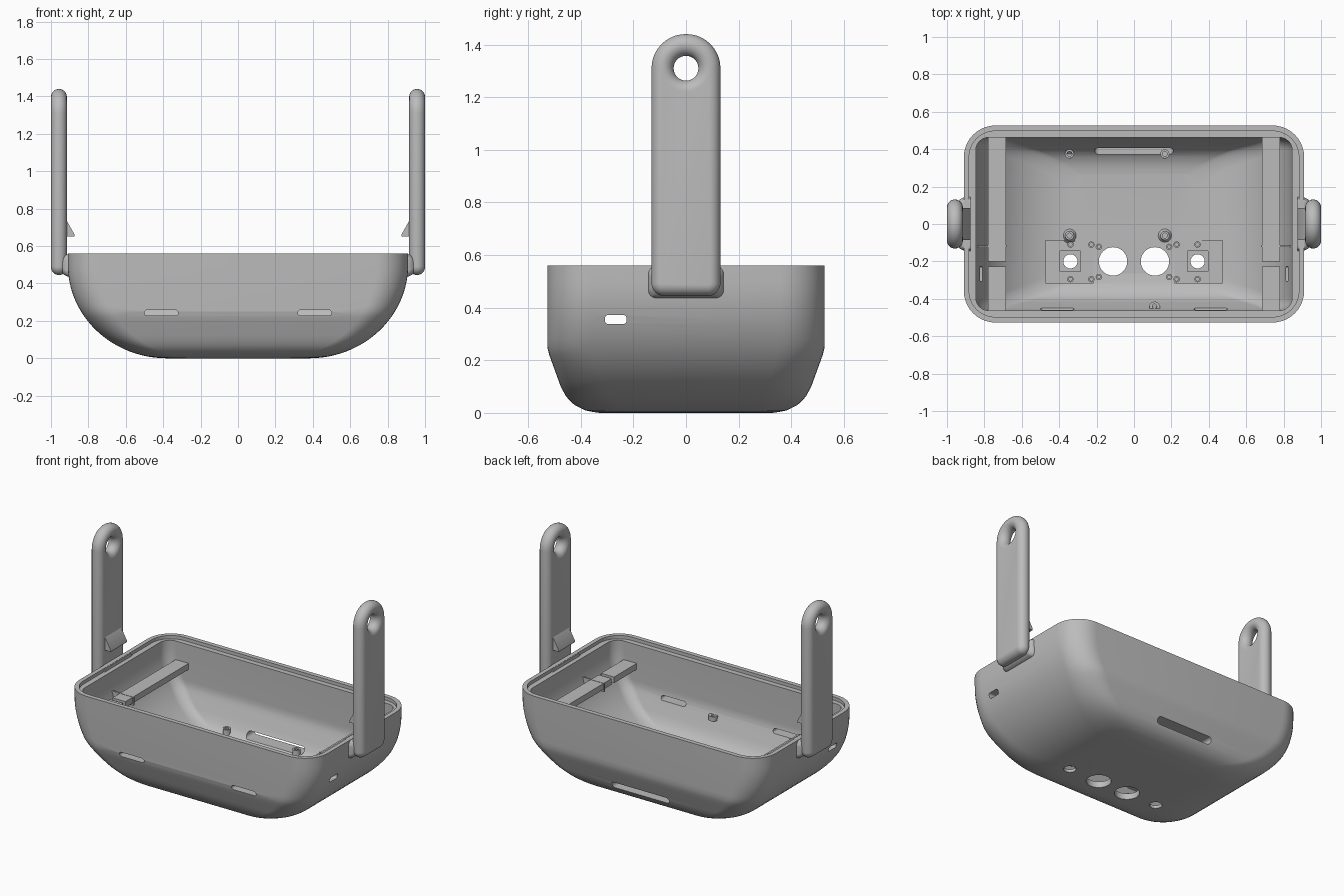
import bpy, bmesh
from math import sin, cos, pi, radians, sqrt
from mathutils import Matrix, Vector

cube = bpy.data.objects.get("Cube")
if cube:
    bpy.data.objects.remove(cube)

grey = bpy.data.materials.new("plain grey")
grey.use_nodes = True
grey.diffuse_color = (0.5, 0.5, 0.5, 1)
grey.node_tree.nodes["Principled BSDF"].inputs["Base Color"].default_value = (0.5, 0.5, 0.5, 1)

# Orientations: section drawn facing up, facing front, or facing sideways
UP = Matrix.Identity(4)
FRONT = Matrix.Rotation(pi / 2, 4, 'X')
SIDE = Matrix(((0, 0, 1, 0), (1, 0, 0, 0), (0, 1, 0, 0), (0, 0, 0, 1)))


def rrect(hx, hy, top, bottom=None, n=10):
    """Rounded rectangle outline with separate top and bottom corner radii."""
    bottom = top if bottom is None else bottom
    pts = []
    for k, (sx, sy) in enumerate(((1, 1), (-1, 1), (-1, -1), (1, -1))):
        r = top if sy > 0 else bottom
        for i in range(n + 1):
            a = (k + i / n) * pi / 2
            pts.append((sx * (hx - r) + r * cos(a), sy * (hy - r) + r * sin(a)))
    return pts


def circle(r, n=32):
    return [(r * cos(2 * pi * i / n), r * sin(2 * pi * i / n)) for i in range(n)]


def loft(name, rings, turn=UP, at=(0, 0, 0)):
    """Closed solid through a list of (outline, height) sections."""
    bm = bmesh.new()
    loops = [[bm.verts.new((x, y, z)) for x, y in pts] for pts, z in rings]
    for a, b in zip(loops, loops[1:]):
        for i in range(len(a)):
            j = (i + 1) % len(a)
            bm.faces.new((a[i], a[j], b[j], b[i]))
    bm.faces.new(loops[0][::-1])
    bm.faces.new(loops[-1])
    bm.transform(Matrix.Translation(Vector(at)) @ turn)
    bmesh.ops.recalc_face_normals(bm, faces=bm.faces)
    mesh = bpy.data.meshes.new(name)
    bm.to_mesh(mesh)
    bm.free()
    mesh.materials.append(grey)
    obj = bpy.data.objects.new(name, mesh)
    bpy.context.collection.objects.link(obj)
    return obj


def prism(name, pts, depth, turn=UP, at=(0, 0, 0)):
    return loft(name, [(pts, -depth / 2), (pts, depth / 2)], turn, at)


def box(name, lo, hi):
    size = [(b - a) / 2 for a, b in zip(lo, hi)]
    mid = [(a + b) / 2 for a, b in zip(lo, hi)]
    sx, sy, sz = size
    return prism(name, [(sx, sy), (-sx, sy), (-sx, -sy), (sx, -sy)], 2 * sz, UP, mid)


def cut(obj, cutter):
    cutter.hide_render = True
    mod = obj.modifiers.new("cut", 'BOOLEAN')
    mod.operation, mod.solver, mod.object = 'DIFFERENCE', 'EXACT', cutter
    bpy.context.view_layer.objects.active = obj
    bpy.ops.object.modifier_apply(modifier=mod.name)
    bpy.data.objects.remove(cutter)


# Tub sections: elliptical ends, tighter curve along the long sides
SIDE_CURVE = [(0, .33), (.008, .38), (.03, .425), (.06, .455), (.1, .476), (.24, .527), (1, .527)]


def half_depth(z):
    for (z0, y0), (z1, y1) in zip(SIDE_CURVE, SIDE_CURVE[1:]):
        if z <= z1:
            return y0 + (y1 - y0) * (z - z0) / (z1 - z0)


def tub_sections(inset, lift, radius):
    out = []
    for i in range(25):
        t = i / 24 * pi / 2
        z = .5 * (1 - cos(t))
        out.append((rrect(.38 + .53 * sin(t) - inset, half_depth(z) - inset, radius),
                    lift + z * (.56 - lift) / .56))
    out.append((out[-1][0], .56))
    return out


shell = loft("shell", tub_sections(0, 0, .17))
inner = tub_sections(.064, .04, .07)
inner.append((inner[-1][0], .7))
cut(shell, loft("cavity", inner))
cut(shell, prism("rim_step", rrect(.882, .497, .14), .1, UP, (0, 0, .588)))

# Slots in the walls
for s in (-1, 1):
    cut(shell, prism("front_slot", rrect(.09, .015, .0149), .3, FRONT, (s * .41, -.5, .243)))
cut(shell, prism("back_slot", rrect(.21, .022, .021), .3, FRONT, (0, .5, .1)))
cut(shell, prism("side_slot", rrect(.041, .017, .012), 2.4, SIDE, (0, -.267, .355)))

# Floor pockets and round openings
for s in (-1, 1):
    cut(shell, box("pocket", (s * .345 - .128, -.315, .034), (s * .345 + .128, -.087, .2)))
    cut(shell, box("square_pocket", (s * .34 - .055, -.255, .02), (s * .34 + .055, -.145, .2)))
    for x, r in ((.112, .076), (.34, .038)):
        cut(shell, prism("round_opening", circle(r), .4, UP, (s * x, -.2, 0)))

parts = [shell]


# Standoffs with flared feet, and small collars
def post(name, x, y, r, z0, z1):
    obj = loft(name, [(circle(r * 1.7, 24), z0), (circle(r * 1.2, 24), z0 + .012),
                      (circle(r, 24), z0 + .03), (circle(r, 24), z1)], UP, (x, y, 0))
    cut(obj, prism("post_bore", circle(r * .55, 16), .06, UP, (x, y, z1)))
    parts.append(obj)


for x in (-.345, .165):
    for y in (.375, -.062):
        post("standoff", x, y, .024, .035, .11)
for s in (-1, 1):
    for x, y in ((.34, -.11), (.228, -.11), (.34, -.295), (.228, -.295), (.188, -.122), (.188, -.283)):
        collar = prism("collar", circle(.017, 16), .03, UP, (s * x, y, .04))
        cut(collar, prism("collar_bore", circle(.009, 12), .03, UP, (s * x, y, .055)))
        parts.append(collar)

# Screw tab inside the front wall
tab = prism("screw_tab", rrect(.028, .03, .027, .001), .03, UP, (.11, -.445, .22))
cut(tab, prism("tab_bore", circle(.012, 16), .1, UP, (.11, -.44, .22)))
parts.append(tab)

for s in (-1, 1):
    # Support rails at both ends of the cavity
    for y0, y1 in ((-.464, -.226), (-.2, .464)):
        xs = sorted((s * .685, s * .78))
        parts.append(box("support_rail", (xs[0], y0, .375), (xs[1], y1, .415)))
    parts.append(box("rail_divider", (min(s * .68, s * .85), -.124, .36),
                     (max(s * .68, s * .85), -.114, .417)))

    # Upright arm with fully rounded edges and a flared eyelet
    R = .0425
    rings = []
    for i in range(17):
        t = radians(-90 + i * 180 / 16)
        d = R * (1 - cos(t))
        rings.append((rrect(.131 - d, .4975 - d, .13 - d, .047 - d), R * sin(t)))
    arm = loft("arm", rings, SIDE, (s * .9575, 0, .9425))
    flare = []
    for i in range(17):
        x = R * 1.001 * sin(radians(-90 + i * 180 / 16))
        flare.append((circle(.047 + R - sqrt(max(R * R - x * x, 0)), 40), x))
    cut(arm, loft("eyelet", flare, SIDE, (s * .9575, 0, 1.31)))
    parts.append(arm)

    # Blended neck joining arm to shell
    neck = loft("arm_neck", [(rrect(.145 - e, .062 - e, .03), x) for x, e in
                             ((-.035, 0), (.0, .002), (.02, .012), (.03, .022))],
                SIDE if s > 0 else Matrix.Scale(-1, 4, (1, 0, 0)) @ SIDE, (s * .91, 0, .497))
    parts.append(neck)

    # Snap hook on the inner face of the arm
    hook = [(s * .925, .735), (s * .915, .735), (s * .873, .66), (s * .873, .65), (s * .925, .65)]
    parts.append(prism("snap_hook", hook, .17, FRONT))

# Smooth shading with crisp edges
for obj in bpy.context.view_layer.objects:
    obj.select_set(obj in parts)
bpy.context.view_layer.objects.active = shell
bpy.ops.object.shade_smooth_by_angle(angle=radians(30))
